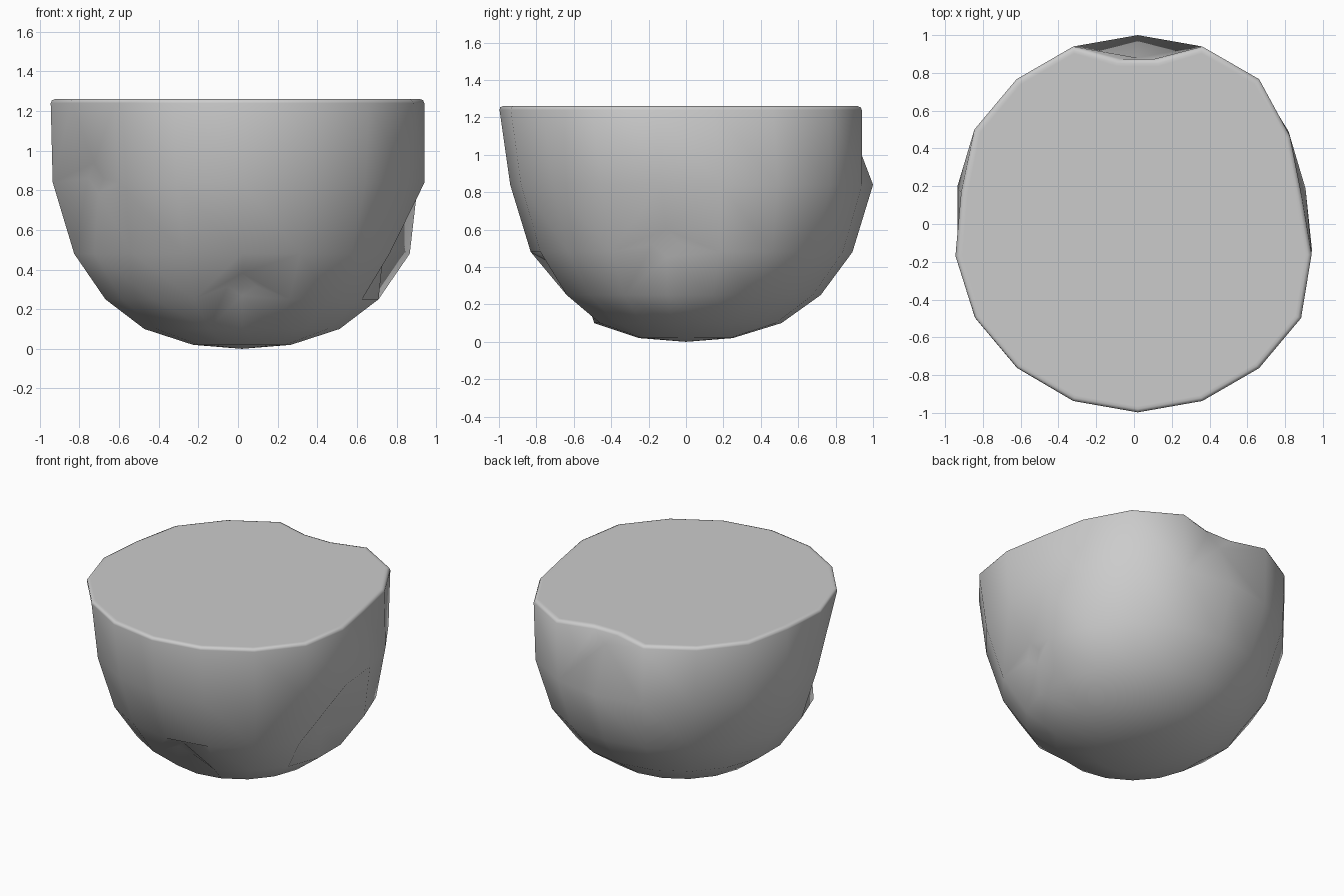
import bpy
import bmesh
from math import sin, cos, radians

cube = bpy.data.objects.get("Cube")
if cube:
    bpy.data.objects.remove(cube, do_unlink=True)

SIDES = 18
CENTRE_X = 0.02
# Rings from rim to base: radius, height, shift in y
RINGS = [(1.0, 1.26, 0.0), (0.97, 0.84, 0.03), (0.86, 0.48, 0.03),
         (0.70, 0.25, 0.02), (0.50, 0.10, 0.01), (0.25, 0.02, 0.0)]
# Flattened flanks: ring -> side number -> radius factor
SQUEEZE = {0: {4: 0.935, 5: 0.88, 6: 0.93, 13: 0.95, 14: 0.98},
           1: {4: 0.965, 5: 0.93, 6: 0.95}}


def ring_point(ring, side):
    radius, z, shift = RINGS[ring]
    radius *= SQUEEZE.get(ring, {}).get(side, 1.0)
    a = radians(360 / SIDES * side)
    return (CENTRE_X + radius * sin(a), shift - radius * cos(a), z)


# Bowl-shaped half ball with a flat lid
bm = bmesh.new()
rows = [[bm.verts.new(ring_point(r, s)) for s in range(SIDES)]
        for r in range(len(RINGS))]
pole = bm.verts.new((CENTRE_X, 0, 0))
bm.faces.new(rows[0])
for s in range(SIDES):
    n = (s + 1) % SIDES
    for upper, lower in zip(rows, rows[1:]):
        bm.faces.new((upper[s], lower[s], lower[n], upper[n]))
    bm.faces.new((rows[-1][s], pole, rows[-1][n]))
bmesh.ops.recalc_face_normals(bm, faces=bm.faces)
bm.normal_update()

# Small dents with a diamond floor: front, +x flank, front corner at -x
dents = [rows[3][0], rows[2][4], rows[1][15]]
for v in dents:
    v.co -= v.normal * 0.14
bmesh.ops.bevel(bm, geom=dents, offset=0.08, segments=1, profile=0.5,
                affect='VERTICES')

# Wide notch in the rim at the back
notch = rows[0][SIDES // 2]
notch.co.y = 0.84
bmesh.ops.bevel(bm, geom=[notch], offset=0.11, segments=1, profile=0.5,
                affect='VERTICES')

# Softened rim, with a thin border that keeps the lid flat
lid = max(bm.faces, key=lambda f: f.calc_area())
bmesh.ops.bevel(bm, geom=list(lid.edges), offset=0.02, segments=2,
                profile=0.5, affect='EDGES')
lid = max(bm.faces, key=lambda f: f.calc_area())
bmesh.ops.inset_region(bm, faces=[lid], thickness=0.015)

mesh = bpy.data.meshes.new("half_ball")
bm.to_mesh(mesh)
bm.free()
body = bpy.data.objects.new("dented_half_ball", mesh)
bpy.context.collection.objects.link(body)

# Plain grey
GREY = (0.6, 0.6, 0.6, 1)
mat = bpy.data.materials.new("plain_grey")
mat.use_nodes = True
mat.diffuse_color = GREY
mat.node_tree.nodes["Principled BSDF"].inputs["Base Color"].default_value = GREY
mesh.materials.append(mat)

bpy.ops.object.select_all(action='DESELECT')
body.select_set(True)
bpy.context.view_layer.objects.active = body
bpy.ops.object.shade_smooth_by_angle(angle=radians(60))
